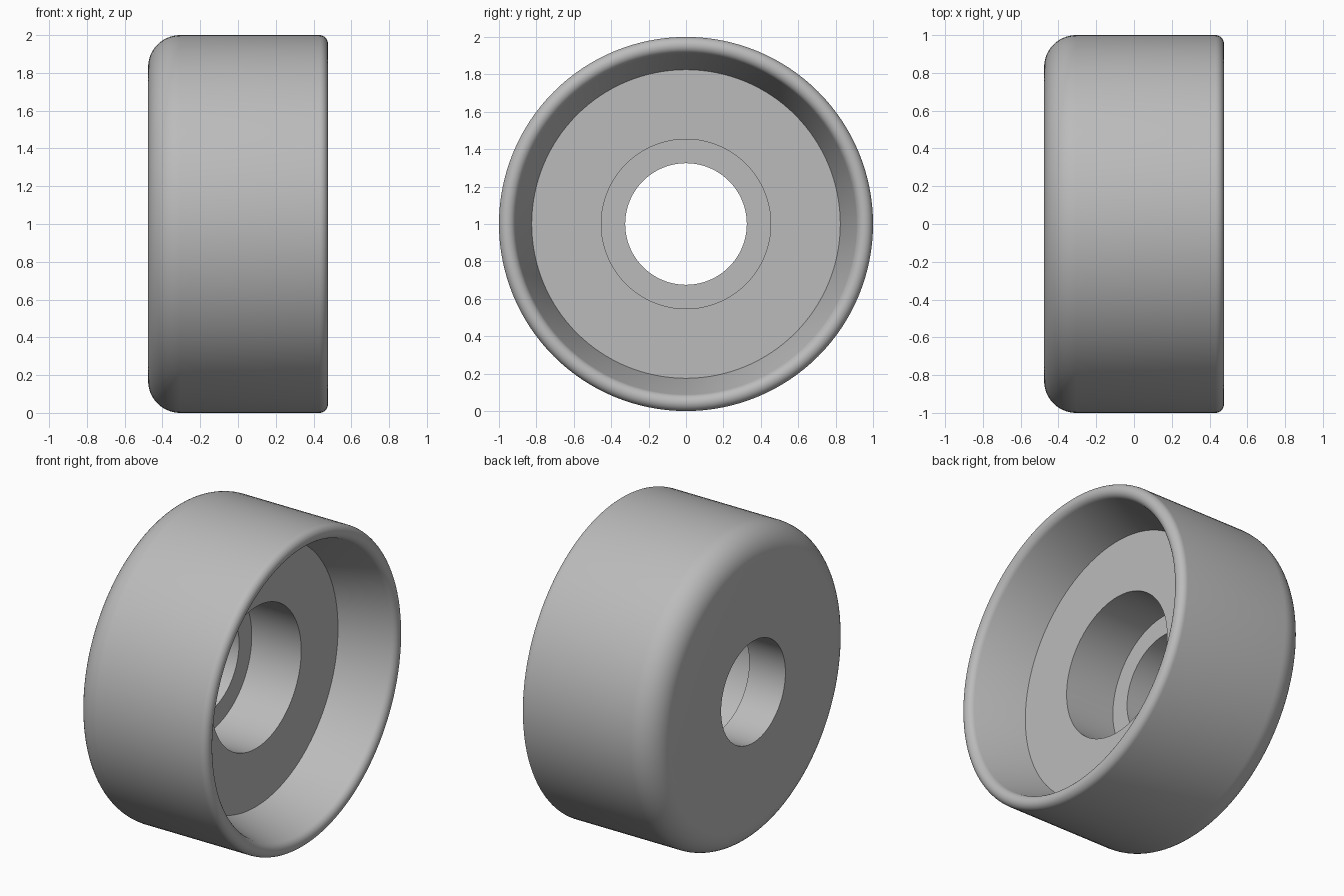
import bpy
import bmesh
from math import sin, cos, pi, radians
from mathutils import Vector

default = bpy.data.objects.get("Cube")
if default:
    bpy.data.objects.remove(default, do_unlink=True)

SEGMENTS = 128
HALF_WIDTH = 0.476
BORE, COUNTERBORE = 0.325, 0.453
FLOOR_X, LEDGE_X = 0.13, -0.22


def arc(x, r, radius, start, end, steps):
    """Points of a rounded corner, as (axis position, distance from axis)."""
    angles = [radians(start + (end - start) * i / steps) for i in range(steps + 1)]
    return [(x + radius * cos(a), r + radius * sin(a)) for a in angles]


# Closed cross-section: bore, rounded back edge, rounded rim, tapered cup, counterbore
back_round, rim_round = 0.17, 0.045
profile = [(LEDGE_X, BORE), (-HALF_WIDTH, BORE)]
profile += arc(back_round - HALF_WIDTH, 1 - back_round, back_round, 180, 90, 14)
profile += arc(HALF_WIDTH - rim_round, 1 - rim_round, rim_round, 90, -74, 14)
profile += [(FLOOR_X, 0.825), (FLOOR_X, COUNTERBORE), (LEDGE_X, COUNTERBORE)]

# Turn the cross-section around the x axis
bm = bmesh.new()
verts = [bm.verts.new((x, 0, r)) for x, r in profile]
edges = [bm.edges.new((v, verts[(i + 1) % len(verts)])) for i, v in enumerate(verts)]
bmesh.ops.spin(bm, geom=verts + edges, cent=(0, 0, 0), axis=(1, 0, 0),
               angle=2 * pi, steps=SEGMENTS, use_merge=False)
bmesh.ops.remove_doubles(bm, verts=bm.verts, dist=0.0001)
bmesh.ops.recalc_face_normals(bm, faces=bm.faces)
bmesh.ops.translate(bm, verts=bm.verts, vec=Vector((0, 0, 1)))
mesh = bpy.data.meshes.new("cup_wheel")
bm.to_mesh(mesh)
bm.free()

wheel = bpy.data.objects.new("cup_wheel", mesh)
bpy.context.collection.objects.link(wheel)

# Plain grey material
grey = bpy.data.materials.new("light_grey")
grey.use_nodes = True
colour = (0.5, 0.5, 0.5, 1)
grey.diffuse_color = colour
grey.node_tree.nodes["Principled BSDF"].inputs["Base Color"].default_value = colour
mesh.materials.append(grey)

# Smooth turned surfaces, sharp machined edges
bpy.ops.object.select_all(action="DESELECT")
wheel.select_set(True)
bpy.context.view_layer.objects.active = wheel
bpy.ops.object.shade_smooth_by_angle(angle=radians(30))
